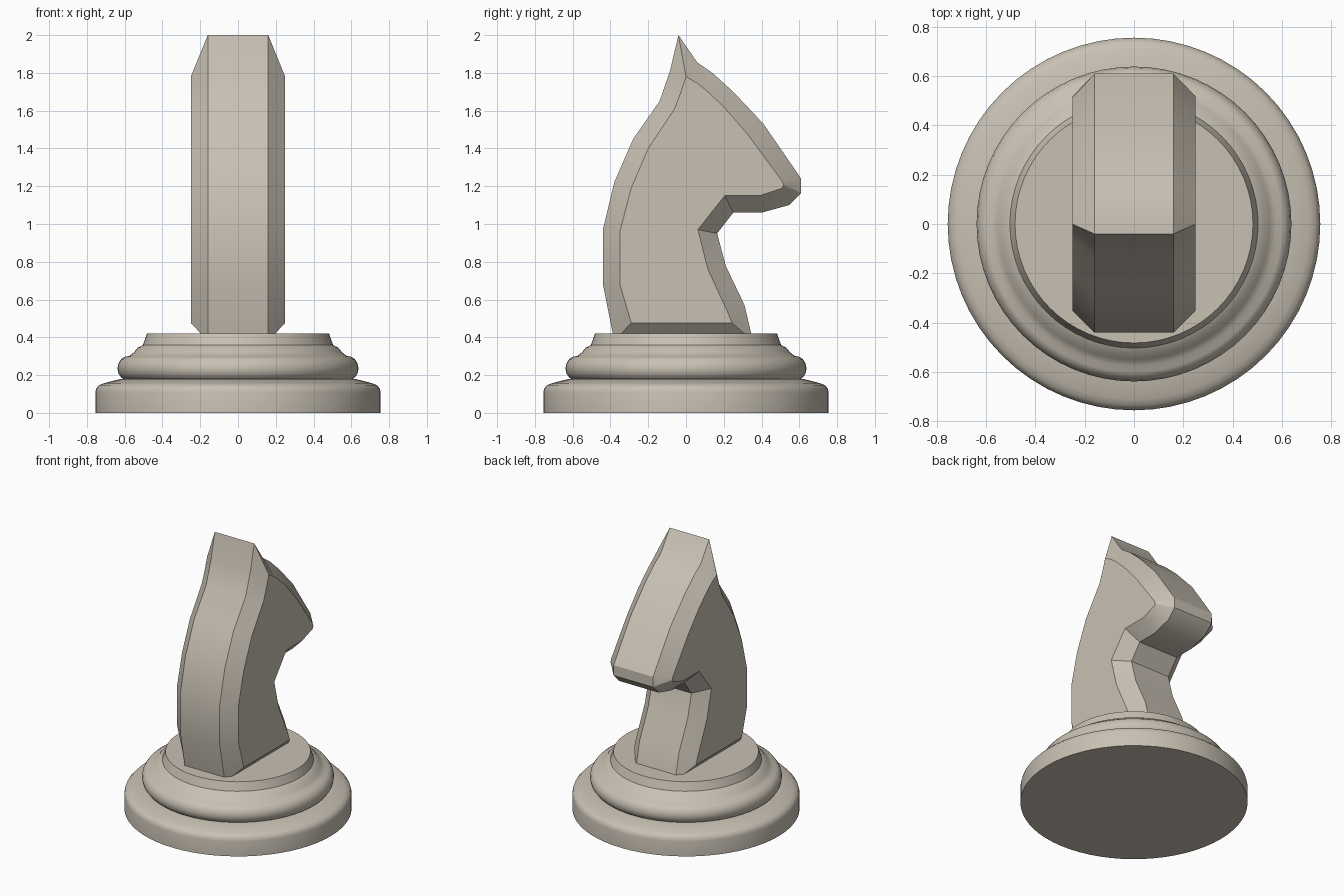
import bpy, bmesh, math

cube = bpy.data.objects.get("Cube")
if cube:
    bpy.data.objects.remove(cube, do_unlink=True)

# Single warm ivory colour
ivory = bpy.data.materials.new("warm_ivory")
ivory.use_nodes = True
colour = (0.58, 0.53, 0.45, 1)
ivory.diffuse_color = colour
ivory.node_tree.nodes["Principled BSDF"].inputs["Base Color"].default_value = colour


def finish(name, bm, angle):
    """Turn a bmesh into a coloured object, smooth below the given angle."""
    bmesh.ops.recalc_face_normals(bm, faces=bm.faces)
    mesh = bpy.data.meshes.new(name)
    bm.to_mesh(mesh)
    bm.free()
    mesh.materials.append(ivory)
    obj = bpy.data.objects.new(name, mesh)
    bpy.context.collection.objects.link(obj)
    bpy.ops.object.select_all(action="DESELECT")
    obj.select_set(True)
    bpy.context.view_layer.objects.active = obj
    bpy.ops.object.shade_smooth_by_angle(angle=math.radians(angle))
    return obj


def lathe(name, profile, steps=64):
    """Spin a (radius, height) profile around z."""
    bm = bmesh.new()
    verts = [bm.verts.new((r, 0, z)) for r, z in profile]
    edges = [bm.edges.new(pair) for pair in zip(verts, verts[1:])]
    bmesh.ops.spin(bm, geom=verts + edges, cent=(0, 0, 0), axis=(0, 0, 1),
                   angle=math.tau, steps=steps, use_duplicate=False)
    bmesh.ops.remove_doubles(bm, verts=bm.verts, dist=0.0005)
    return finish(name, bm, 30)


# Round foot with a softened upper rim
foot = [(0, 0), (0.755, 0), (0.755, 0.11), (0.75, 0.13), (0.735, 0.147),
        (0.71, 0.157), (0.62, 0.18), (0, 0.18)]
lathe("foot", foot)

# Rounded collar, cove and flat platform
collar = [(0, 0.175), (0.60, 0.175), (0.618, 0.187), (0.633, 0.208), (0.638, 0.235),
          (0.633, 0.262), (0.618, 0.285), (0.60, 0.297), (0.575, 0.302),
          (0.55, 0.322), (0.53, 0.346), (0.503, 0.36), (0.482, 0.42), (0, 0.42)]
lathe("collar", collar)

# Horse head: paired (y, z) outlines, broad rim and flat cheek
rim = [(-0.04, 2.0), (0.06, 1.855), (0.14, 1.80), (0.25, 1.70), (0.41, 1.53),
       (0.61, 1.24), (0.61, 1.165), (0.545, 1.10), (0.40, 1.06), (0.25, 1.06),
       (0.165, 0.95), (0.21, 0.78), (0.31, 0.57), (0.355, 0.38),
       (-0.38, 0.38), (-0.44, 0.68), (-0.44, 0.97), (-0.38, 1.22),
       (-0.28, 1.45), (-0.14, 1.65), (-0.085, 1.81)]
cheek = [(0, 1.78), (0.06, 1.745), (0.11, 1.705), (0.20, 1.62), (0.33, 1.47),
         (0.51, 1.225), (0.517, 1.205), (0.51, 1.19), (0.39, 1.15), (0.205, 1.15),
         (0.063, 0.97), (0.116, 0.76), (0.22, 0.535), (0.243, 0.477),
         (-0.29, 0.477), (-0.35, 0.68), (-0.35, 0.96), (-0.29, 1.19),
         (-0.20, 1.40), (-0.06, 1.61), (-0.03, 1.69)]
bm = bmesh.new()
layers = [(-0.25, cheek), (-0.16, rim), (0.16, rim), (0.25, cheek)]
rings = [[bm.verts.new((x, y, z)) for y, z in outline] for x, outline in layers]
count = len(rim)
for a, b in zip(rings, rings[1:]):
    for i in range(count):
        j = (i + 1) % count
        bm.faces.new((a[i], a[j], b[j], b[i]))
bm.faces.new(rings[0])
bm.faces.new(rings[-1])
finish("horse_head", bm, 30)
